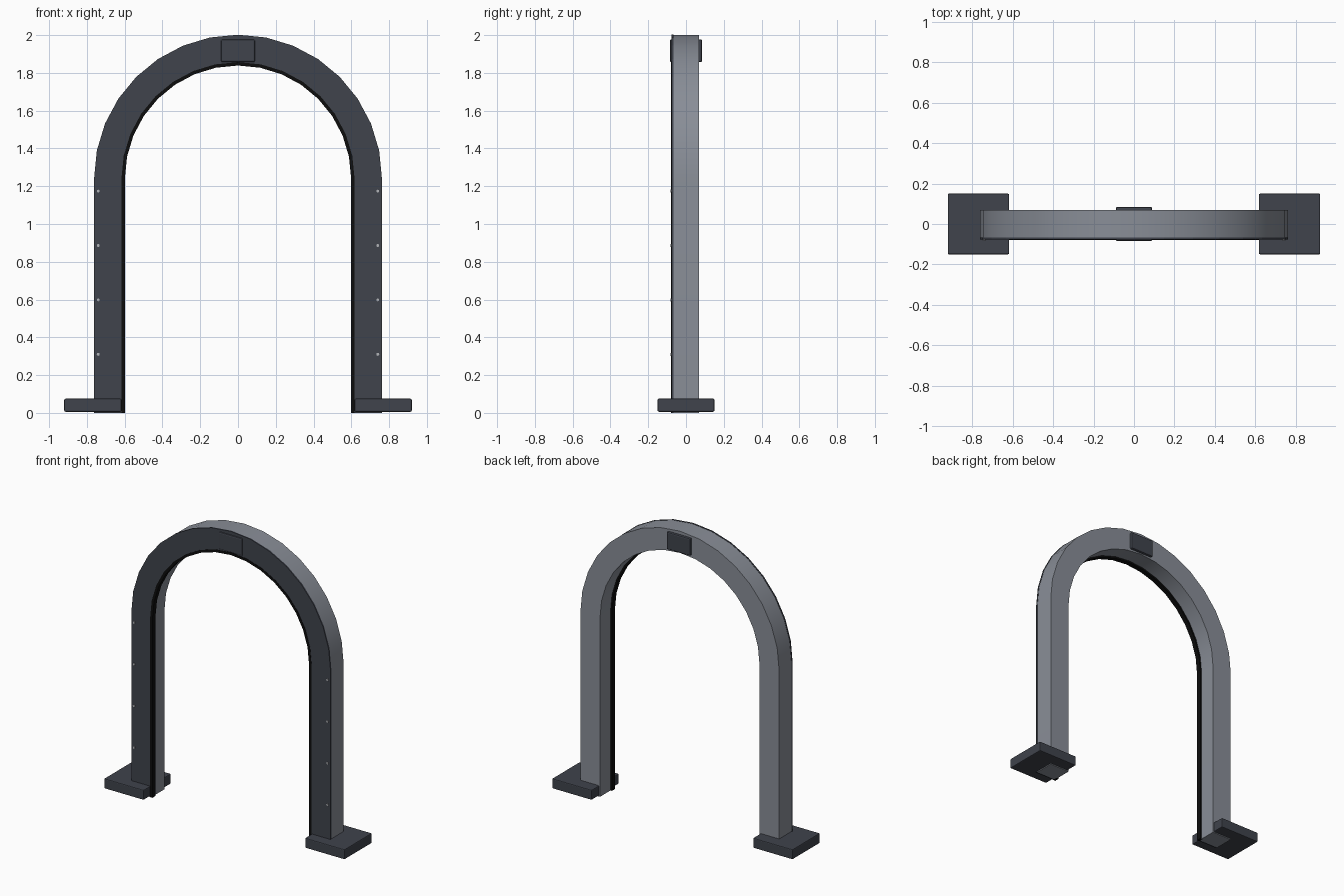
import bpy, bmesh
from math import sin, cos, pi, radians

if "Cube" in bpy.data.objects:
    bpy.data.objects.remove(bpy.data.objects["Cube"])

SPRING = 1.24   # height where the curve starts
SEGS = 16       # facets over the half circle


def material(name, rgb):
    m = bpy.data.materials.new(name)
    m.diffuse_color = (*rgb, 1)
    m.use_nodes = True
    m.node_tree.nodes["Principled BSDF"].inputs["Base Color"].default_value = m.diffuse_color
    return m


grey = material("grey_metal", (0.25, 0.27, 0.31))
dark = material("dark_panel", (0.05, 0.056, 0.072))
black = material("black_rubber", (0.004, 0.004, 0.004))
pale = material("pale_rivet", (0.45, 0.46, 0.48))


def finish(bm, name, mat, bevel=0):
    bmesh.ops.recalc_face_normals(bm, faces=bm.faces)
    me = bpy.data.meshes.new(name)
    bm.to_mesh(me)
    bm.free()
    me.materials.append(mat)
    ob = bpy.data.objects.new(name, me)
    bpy.context.collection.objects.link(ob)
    if bevel:
        b = ob.modifiers.new("bevel", 'BEVEL')
        b.width, b.segments = bevel, 2
    return ob


def arch_path(r):
    arc = [(r * cos(pi * i / SEGS), SPRING + r * sin(pi * i / SEGS)) for i in range(SEGS + 1)]
    return [(r, 0)] + arc + [(-r, 0)]


def arch(name, r_in, r_out, y0, y1, mat, smooth=False):
    bm = bmesh.new()
    rings = []
    for (xi, zi), (xo, zo) in zip(arch_path(r_in), arch_path(r_out)):
        section = [(xi, y0, zi), (xo, y0, zo), (xo, y1, zo), (xi, y1, zi)]
        rings.append([bm.verts.new(p) for p in section])
    for a, b in zip(rings, rings[1:]):
        for k in range(4):
            n = (k + 1) % 4
            bm.faces.new((a[k], a[n], b[n], b[k]))
    bm.faces.new(rings[0])
    bm.faces.new(rings[-1])
    ob = finish(bm, name, mat)
    if smooth:
        bpy.ops.object.select_all(action='DESELECT')
        ob.select_set(True)
        bpy.context.view_layer.objects.active = ob
        bpy.ops.object.shade_smooth_by_angle(angle=radians(30))


def box(name, lo, hi, mat, bevel):
    bm = bmesh.new()
    bmesh.ops.create_cube(bm, size=1)
    for v in bm.verts:
        v.co = [(a + b) / 2 + c * (b - a) for a, b, c in zip(lo, hi, v.co)]
    finish(bm, name, mat, bevel)


# Main frame, front cover plate and inner rubber seal
arch("arch_frame", 0.61, 0.76, -0.068, 0.068, grey, True)
arch("front_panel", 0.61, 0.762, -0.077, -0.067, dark)
arch("inner_seal", 0.599, 0.617, -0.079, -0.046, black)

# Block at the crown, showing on both faces
box("crown_block", (-0.09, -0.085, 1.857), (0.09, 0.085, 1.977), dark, 0.008)

for side, s in (("left", -1), ("right", 1)):
    # Foot plate
    x0, x1 = sorted((0.617 * s, 0.92 * s))
    box(side + "_foot", (x0, -0.15, 0.006), (x1, 0.15, 0.075), dark, 0.006)
    # Rivets down the outer edge of the panel
    for i in range(4):
        bm = bmesh.new()
        bmesh.ops.create_cone(bm, cap_ends=True, segments=8, radius1=0.008, radius2=0.008, depth=0.012)
        for v in bm.verts:
            x, y, z = v.co
            v.co = (0.74 * s + x, -0.076 + z, 0.31 + 0.288 * i + y)
        finish(bm, f"{side}_rivet_{i + 1}", pale)
